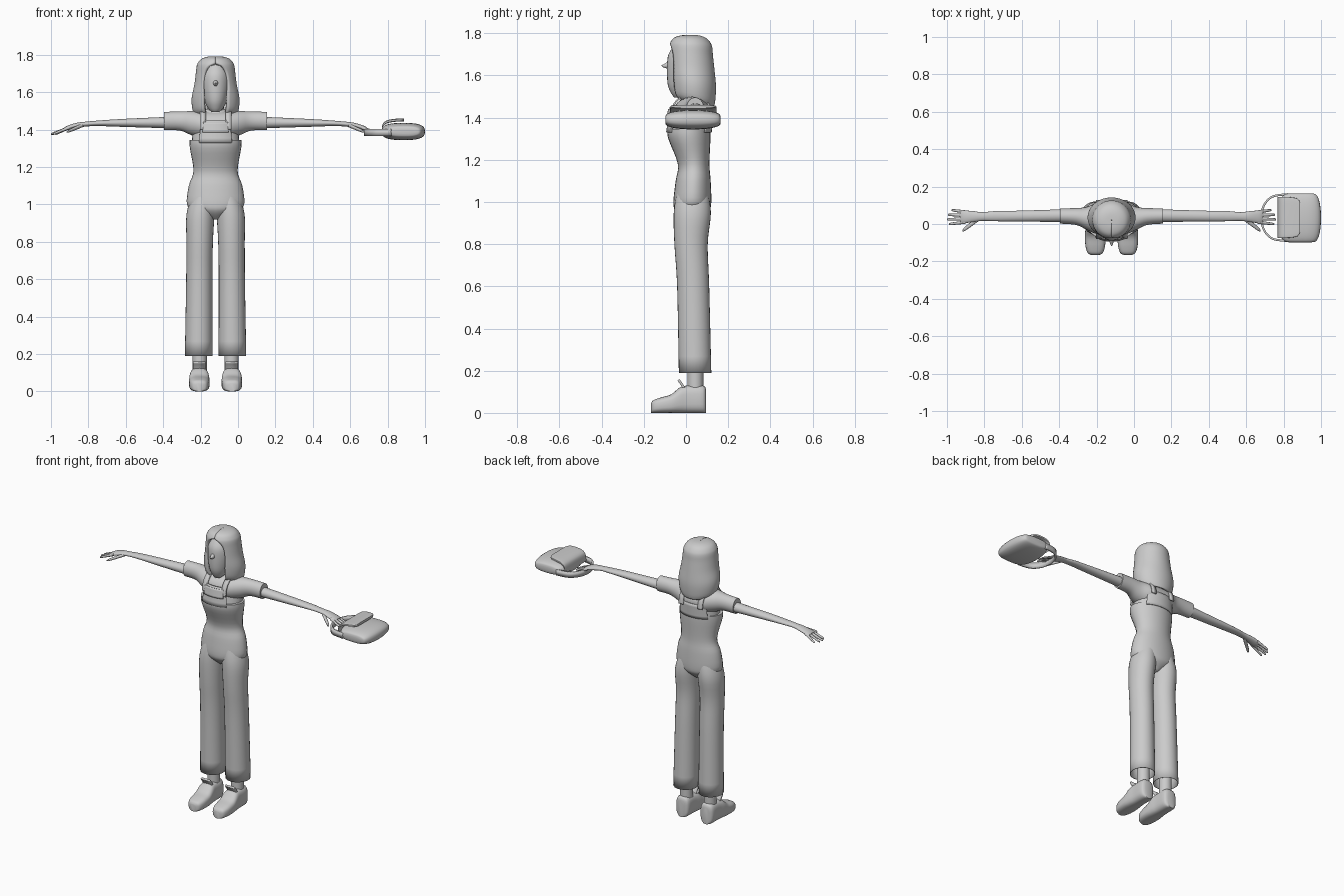
import bpy, bmesh, math
from mathutils import Vector

if "Cube" in bpy.data.objects:
    bpy.data.objects.remove(bpy.data.objects["Cube"])

CENTRE = -.12  # centre line of the figure; part x values are measured from it
SHADE = .6
grey = bpy.data.materials.new("plain grey")
grey.use_nodes = True
grey.diffuse_color = (SHADE, SHADE, SHADE, 1)
grey.node_tree.nodes["Principled BSDF"].inputs["Base Color"].default_value = grey.diffuse_color


def finish(name, bm, thick):
    bmesh.ops.recalc_face_normals(bm, faces=bm.faces)
    mesh = bpy.data.meshes.new(name)
    bm.to_mesh(mesh)
    bm.free()
    mesh.materials.append(grey)
    part = bpy.data.objects.new(name, mesh)
    bpy.context.collection.objects.link(part)
    if thick:
        solid = part.modifiers.new("thickness", "SOLIDIFY")
        solid.thickness, solid.offset = thick, 0
    bpy.ops.object.select_all(action="DESELECT")
    part.select_set(True)
    bpy.context.view_layer.objects.active = part
    bpy.ops.object.shade_smooth_by_angle(angle=math.radians(40))


def smooth(rows, steps=4):
    """Run a smooth curve through rows of numbers."""
    result = []
    for i in range(len(rows) - 1):
        before, start, end, after = (rows[max(0, min(len(rows) - 1, i + k))] for k in (-1, 0, 1, 2))
        for step in range(steps):
            t = step / steps
            result.append([
                q + t / 2 * (r - p + t * (2 * p - 5 * q + 4 * r - s + t * (3 * q - p - 3 * r + s)))
                for p, q, r, s in zip(before, start, end, after)])
    return result + [rows[-1]]


def ring(x=0, y=0, z=0, wide=0, deep=0, high=0, gap=0):
    """One cross-section: its centre, its half sizes, and the angle left open at the front."""
    return x, y, z, wide, deep, high, gap


def loft(name, axis, rings, side=1, power=2, sides=28, capped=True, thick=0, arc=None, tilt=0):
    """Skin cross-sections along an axis; arc gives the start and end angle of an open shell."""
    bm, grid = bmesh.new(), []
    rows = smooth(rings)
    for n, (x, y, z, wide, deep, high, gap) in enumerate(rows):
        first, last = arc(max(0, gap)) if arc else (0, 360)
        row = []
        for k in range(sides + bool(arc)):
            angle = math.radians(first + (last - first) * k / sides)
            u, v = (math.copysign(abs(f(angle)) ** (2 / power), f(angle)) for f in (math.cos, math.sin))
            a, b, c = {"x": (0, u, v), "y": (u, 0, v), "z": (u, v, 0)}[axis]
            point = Vector((CENTRE + side * (x + a * wide), y + b * deep, z + c * high))
            point.z -= tilt * point.y * (1 - n / len(rows)) ** 2
            row.append(bm.verts.new(point))
        grid.append(row)
    for low, up in zip(grid, grid[1:]):
        for k in range(sides):
            j = (k + 1) % len(low)
            bm.faces.new((low[k], low[j], up[j], up[k]))
    if capped and not arc:
        bm.faces.new(grid[0])
        bm.faces.new(grid[-1])
    finish(name, bm, thick)


def ribbon(name, path, across, thick):
    """A flat band along a path, spread along the vector across."""
    bm = bmesh.new()
    half = Vector(across) / 2
    pairs = [[bm.verts.new(Vector(p) + half * s) for s in (-1, 1)] for p in smooth(path)]
    for a, b in zip(pairs, pairs[1:]):
        bm.faces.new((a[0], a[1], b[1], b[0]))
    finish(name, bm, thick)


def half_turn(count=8):
    """Cosine and sine along half a circle."""
    return [(math.cos(math.pi * k / count), math.sin(math.pi * k / count)) for k in range(count + 1)]


# Overalls body and shirt
loft("overalls_body", "z", [
    ring(z=.92, y=.03, wide=.02, deep=.04),
    ring(z=.96, y=.03, wide=.11, deep=.08),
    ring(z=1, y=.03, wide=.153, deep=.09),
    ring(z=1.1, y=.034, wide=.143, deep=.083),
    ring(z=1.18, y=.036, wide=.118, deep=.075),
    ring(z=1.3, y=.016, wide=.137, deep=.1),
    ring(z=1.345, y=.014, wide=.139, deep=.102)])
loft("shirt_body", "z", [
    ring(z=1.31, y=.02, wide=.128, deep=.094),
    ring(z=1.44, y=.03, wide=.115, deep=.078),
    ring(z=1.49, y=.04, wide=.075, deep=.055),
    ring(z=1.51, y=.045, wide=.05, deep=.045)])
shoulder = [
    ring(x=.06, y=.03, z=1.425, deep=.088, high=.074),
    ring(x=.13, y=.03, z=1.435, deep=.062, high=.064),
    ring(x=.19, y=.04, z=1.446, deep=.045, high=.051),
    ring(x=.276, y=.043, z=1.446, deep=.041, high=.049)]
loft("shirt_shoulders", "x", [(-x, *rest) for x, *rest in reversed(shoulder)] + shoulder)

# Bib, bib pocket and back panel follow the chest
def chest_panel(name, middle, spread, bottom, top, thick):
    loft(name, "z", [bottom, top], thick=thick, arc=lambda gap: (middle - spread, middle + spread))

FRONT, BACK = -90, 90
chest_panel("front_bib", FRONT, 38, ring(z=1.33, y=.014, wide=.14, deep=.104),
            ring(z=1.45, y=.016, wide=.125, deep=.09), thick=.008)
chest_panel("bib_pocket", FRONT, 30, ring(z=1.385, y=.012, wide=.137, deep=.104),
            ring(z=1.44, y=.012, wide=.13, deep=.094), thick=.006)
chest_panel("back_panel", BACK, 45, ring(z=1.33, y=.016, wide=.139, deep=.102),
            ring(z=1.42, y=.026, wide=.13, deep=.097), thick=.008)

# Neck, face and nose
loft("neck", "z", [
    ring(z=1.48, y=.04, wide=.058, deep=.054),
    ring(z=1.51, y=.035, wide=.045, deep=.045),
    ring(z=1.6, y=.02, wide=.043, deep=.045)])
loft("face", "z", [
    ring(z=1.495, y=-.035, wide=.02, deep=.02),
    ring(z=1.515, y=-.02, wide=.04, deep=.05),
    ring(z=1.56, wide=.062, deep=.087),
    ring(z=1.64, y=.01, wide=.077, deep=.1),
    ring(z=1.7, y=.015, wide=.075, deep=.098),
    ring(z=1.75, y=.02, wide=.055, deep=.07)])
loft("nose", "y", [
    ring(y=-.117, z=1.648, wide=.002, high=.002),
    ring(y=-.105, z=1.645, wide=.008, high=.008),
    ring(y=-.08, z=1.65, wide=.015, high=.02)], sides=12)

# Hair shell, open around the face
loft("hair", "z", [
    ring(z=1.487, y=.04, wide=.095, deep=.083, gap=34),
    ring(z=1.51, y=.036, wide=.112, deep=.093, gap=32),
    ring(z=1.57, y=.034, wide=.118, deep=.098, gap=31),
    ring(z=1.64, y=.028, wide=.104, deep=.097, gap=36),
    ring(z=1.7, y=.024, wide=.096, deep=.094, gap=33),
    ring(z=1.735, y=.023, wide=.092, deep=.092, gap=20),
    ring(z=1.752, y=.022, wide=.086, deep=.086),
    ring(z=1.77, y=.02, wide=.07, deep=.07),
    ring(z=1.78, y=.02, wide=.04, deep=.04),
    ring(z=1.782, y=.02, wide=.001, deep=.001)],
    arc=lambda gap: (gap - 90, 270 - gap), thick=.02, sides=40, tilt=.25)

for side, word in ((1, "left_"), (-1, "right_")):
    # Trouser leg, ankle and shoe
    loft(word + "trouser_leg", "z", [
        ring(z=.19, x=.09, y=.043, wide=.072, deep=.075),
        ring(z=.6, x=.087, y=.034, wide=.068, deep=.074),
        ring(z=.8, x=.085, y=.024, wide=.069, deep=.077),
        ring(z=.95, x=.08, y=.03, wide=.073, deep=.086),
        ring(z=1.06, x=.06, y=.03, wide=.06, deep=.07)], side, capped=False, thick=.004)
    loft(word + "ankle", "z", [
        ring(z=height, x=.085, y=.044, wide=.038, deep=.038) for height in (.08, .35)], side)
    sole = [  # position from toe to heel, half width, height of the upper
        (-.166, .02, .045), (-.155, .04, .06), (-.12, .052, .073), (-.07, .055, .088),
        (-.03, .053, .12), (.01, .048, .13), (.08, .045, .13), (.096, .025, .11)]
    loft(word + "shoe", "y", [
        ring(x=.087, y=y, z=top / 2, wide=wide, high=top / 2) for y, wide, top in sole], side, power=3)
    middle = CENTRE + side * .087
    ribbon(word + "shoe_tongue", [(middle, 0, .1), (middle, -.02, .135), (middle, -.036, .157)],
           across=(.065, 0, 0), thick=.012)

    # Shoulder strap arching from bib to back panel
    middle = CENTRE + side * .068
    ribbon(word + "strap", [(middle, .025 - .1 * u, 1.4 + .11 * v) for u, v in half_turn()],
           across=(.032, 0, 0), thick=.008)

    # Arm running into the palm
    loft(word + "arm", "x", [
        ring(x=.24, y=.045, z=1.438, deep=.034, high=.031),
        ring(x=.5, y=.042, z=1.436, deep=.029, high=.021),
        ring(x=.62, y=.042, z=1.434, deep=.027, high=.015),
        ring(x=.69, y=.04, z=1.43, deep=.023, high=.013),
        ring(x=.74, y=.04, z=1.423, deep=.029, high=.014),
        ring(x=.79, y=.038, z=1.41, deep=.034, high=.012),
        ring(x=.81, y=.038, z=1.404, deep=.03, high=.007)], side)

    # Fingers fan out from the palm and taper to the tip
    for k, (finger, tip) in enumerate({"index": .87, "middle": .88, "ring": .875, "little": .855}.items()):
        root, fan = .01 + .018 * k, (k - 1.5) * .007
        loft(word + finger + "_finger", "x", [
            ring(x=.78 + (tip - .78) * t, y=root + fan * t, z=1.412 - .036 * t, deep=size, high=size)
            for t, size in ((0, .009), (.5, .008), (.93, .006), (1, .002))], side, sides=10)
    loft(word + "thumb", "x", [
        ring(x=.71 + .087 * t, y=.03 - .066 * t, z=1.424 - .037 * t, deep=size, high=size * .75)
        for t, size in ((0, .014), (.5, .013), (.88, .01), (1, .003))], side, sides=12)

# Handbag with flap and handle
loft("bag_body", "y", [
    ring(x=1.01 - .006 * v, y=.033 - .131 * u, z=1.39, wide=.06 + .056 * v ** .7, high=.012 + .034 * v ** .7)
    for u, v in half_turn(12)], power=2.8)
flap = [(.768, 1.39, .11), (.775, 1.425, .11), (.8, 1.443, .11), (.84, 1.45, .108), (.875, 1.452, .1), (.888, 1.452, .08)]
loft("bag_flap", "x", [
    ring(x=x - CENTRE, y=.035, z=z, deep=deep, high=.008) for x, z, deep in flap], power=6)
ribbon("bag_handle", [(.82 - .14 * abs(v) ** .7, .034 + .125 * u, 1.385) for u, v in half_turn()],
       across=(0, 0, .036), thick=.011)
